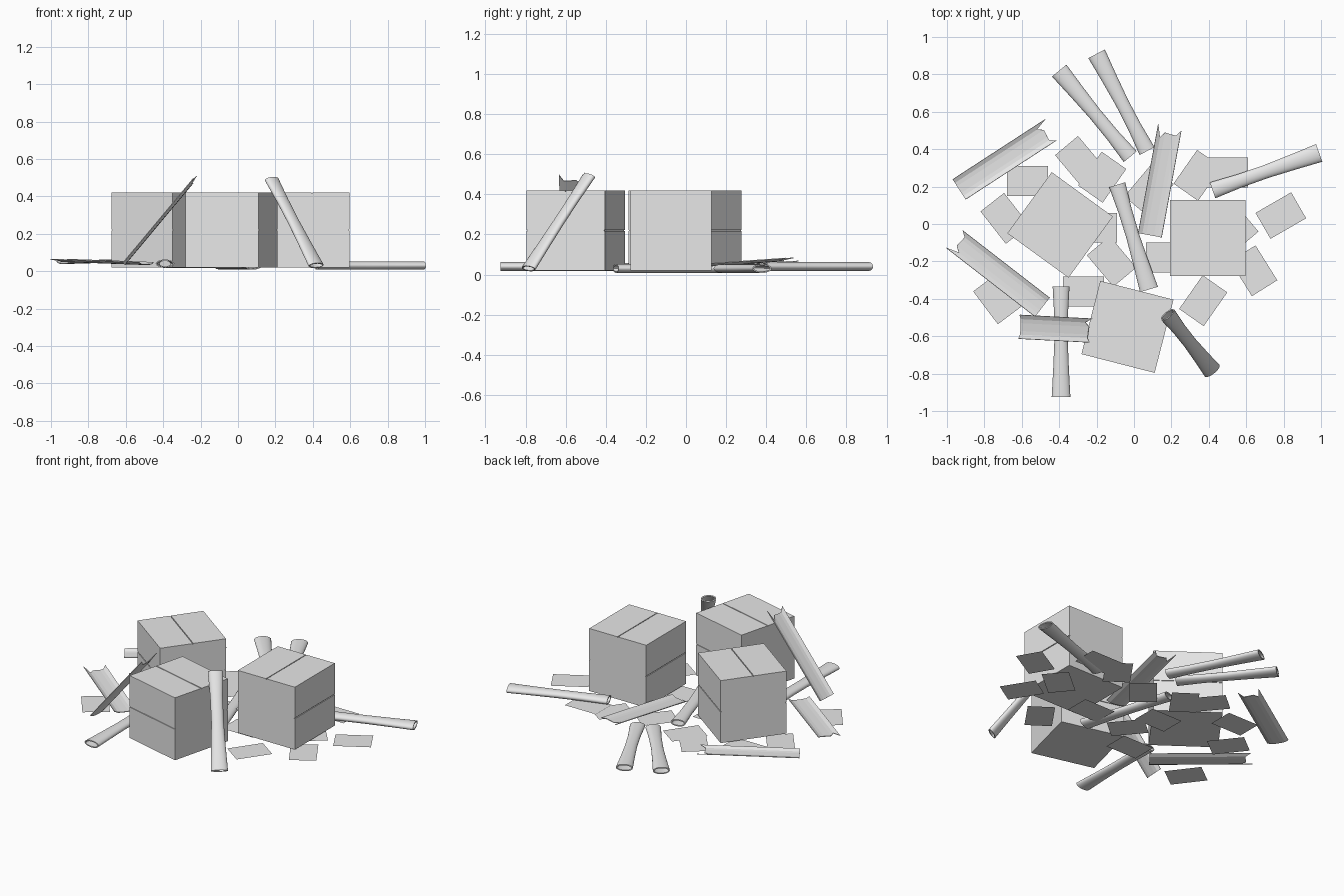
import bpy, bmesh, math
from mathutils import Vector, Matrix

if "Cube" in bpy.data.objects:
    bpy.data.objects.remove(bpy.data.objects["Cube"])

grey = bpy.data.materials.new("plain_grey")
grey.use_nodes = True
GREY = (0.8, 0.8, 0.8, 1)
grey.diffuse_color = GREY
grey.node_tree.nodes["Principled BSDF"].inputs["Base Color"].default_value = GREY


def finish(name, bm, matrix, smooth=False):
    bmesh.ops.recalc_face_normals(bm, faces=bm.faces)
    mesh = bpy.data.meshes.new(name)
    bm.to_mesh(mesh)
    bm.free()
    mesh.materials.append(grey)
    ob = bpy.data.objects.new(name, mesh)
    bpy.context.collection.objects.link(ob)
    ob.matrix_world = matrix
    if smooth:
        bpy.ops.object.select_all(action='DESELECT')
        ob.select_set(True)
        bpy.context.view_layer.objects.active = ob
        bpy.ops.object.shade_smooth_by_angle(angle=math.radians(40))
    return ob


def frame(a, b):
    """Local x runs from a to b, local y stays level."""
    x = (b - a).normalized()
    y = Vector((0, 0, 1)).cross(x).normalized()
    z = x.cross(y)
    m = Matrix((x, y, z)).transposed().to_4x4()
    m.translation = a
    return m


def block(bm, centre, size):
    bmesh.ops.create_cube(bm, size=1, matrix=Matrix.Translation(centre) @ Matrix.Diagonal((*size, 1)))


# Cartons: a core wrapped in board panels, with seams left between them
def carton(name, x, y, angle, side=0.404, height=0.4):
    bm = bmesh.new()
    t, gap = 0.005, 0.005
    half = side / 2
    part = (side - gap) / 2
    tall = (height - gap) / 2
    block(bm, (0, 0, height / 2), (side - 2 * t, side - 2 * t, height - 2 * t))
    block(bm, (0, 0, t / 2), (side, side, t))
    for s in (-1, 1):
        off = s * (part + gap) / 2
        block(bm, (0, off, height - t / 2), (side, part, t))
        block(bm, (s * (half - t / 2), 0, height / 2), (t, side - 2 * t, height - 2 * t))
        for v in (-1, 1):
            z = height / 2 + v * (tall + gap) / 2
            block(bm, (0, s * (half - t / 2), z), (side, t, tall))
    finish(name, bm, Matrix.Translation((x, y, 0.02)) @ Matrix.Rotation(math.radians(angle), 4, 'Z'))


carton("carton_right", 0.395, -0.075, 90)
carton("carton_front", -0.035, -0.55, -14.4)
carton("carton_back", -0.395, -0.005, -36)


# Crushed cardboard tubes: hollow flattened lofts, flared at both ends
def tube(name, a, b, sides=20, wall=0.007):
    a, b = Vector(a), Vector(b)
    length = (b - a).length
    bm = bmesh.new()
    stations = [(0, 0.05), (0.25, 0.042), (0.5, 0.036), (0.75, 0.037), (1, 0.045)]
    loops = [(t, r, 0.022) for t, r in stations]
    loops += [(t, r - wall, 0.022 - wall) for t, r in reversed(stations)]
    rings = []
    for t, ry, rz in loops:
        rings.append([bm.verts.new((t * length, ry * math.cos(i * math.tau / sides),
                                    rz * math.sin(i * math.tau / sides))) for i in range(sides)])
    for k, ring in enumerate(rings):
        nxt = rings[(k + 1) % len(rings)]
        for i in range(sides):
            j = (i + 1) % sides
            bm.faces.new((ring[i], ring[j], nxt[j], nxt[i]))
    finish(name, bm, frame(a, b), smooth=True)


tube("tube_back_left", (-0.4, 0.82, 0.04), (-0.02, 0.36, 0.04))
tube("tube_back_right", (-0.2, 0.91, 0.04), (0.07, 0.39, 0.04))
tube("tube_right", (0.99, 0.38, 0.03), (0.42, 0.18, 0.03))
tube("tube_middle", (0.08, -0.35, 0.03), (-0.09, 0.21, 0.03))
tube("tube_front", (-0.39, -0.925, 0.04), (-0.39, -0.335, 0.04))
tube("tube_leaning", (0.418, -0.785, 0.03), (0.18, -0.485, 0.49))


# Torn strips: shallow channels with one ragged end
def strip(name, a, b, thick=0.004):
    a, b = Vector(a), Vector(b)
    length = (b - a).length
    profile = [(-0.064, 0.012, 0), (-0.042, 0.002, -0.03), (-0.022, 0, -0.03),
               (0.02, 0, -0.025), (0.042, 0.002, -0.055), (0.064, 0.012, 0.015)]
    bm = bmesh.new()
    near = [bm.verts.new((0, y, z)) for y, z, tear in profile]
    far = [bm.verts.new((length + tear, y, z)) for y, z, tear in profile]
    for i in range(len(profile) - 1):
        bm.faces.new((near[i], far[i], far[i + 1], near[i + 1]))
    ob = finish(name, bm, frame(a, b))
    mod = ob.modifiers.new("board", 'SOLIDIFY')
    mod.thickness = thick
    mod.offset = 0


strip("strip_back_left", (-0.935, 0.185, 0.04), (-0.45, 0.5, 0.055))
strip("strip_left", (-0.49, -0.445, 0.035), (-0.955, -0.085, 0.052))
strip("strip_back", (0.085, -0.06, 0.03), (0.19, 0.51, 0.07))
strip("strip_leaning", (-0.605, -0.55, 0.035), (-0.225, -0.57, 0.49))


# Loose sheets scattered over the floor: x, y, turn
sheets = [
    (-0.29, 0.335, -50), (0.785, 0.045, 30), (0.34, 0.26, 55), (0.5, 0.275, 0),
    (0.37, -0.41, 55), (0.64, -0.25, -58), (0.53, -0.05, 40), (-0.57, 0.23, 0),
    (-0.69, 0.03, -52), (-0.73, -0.4, -53), (-0.27, -0.36, 0), (-0.12, -0.2, -50),
    (-0.17, 0.25, 55), (0.08, 0.18, 50), (0.175, -0.18, 0), (-0.2, -0.02, 0),
]
for n, (x, y, turn) in enumerate(sheets):
    bm = bmesh.new()
    bmesh.ops.create_grid(bm, x_segments=1, y_segments=1, size=0.5,
                          matrix=Matrix.Diagonal((0.22, 0.16, 1, 1)))
    place = Matrix.Translation((x, y, 0.004 * (n % 4)))
    finish(f"loose_sheet_{n + 1}", bm, place @ Matrix.Rotation(math.radians(turn), 4, 'Z'))
